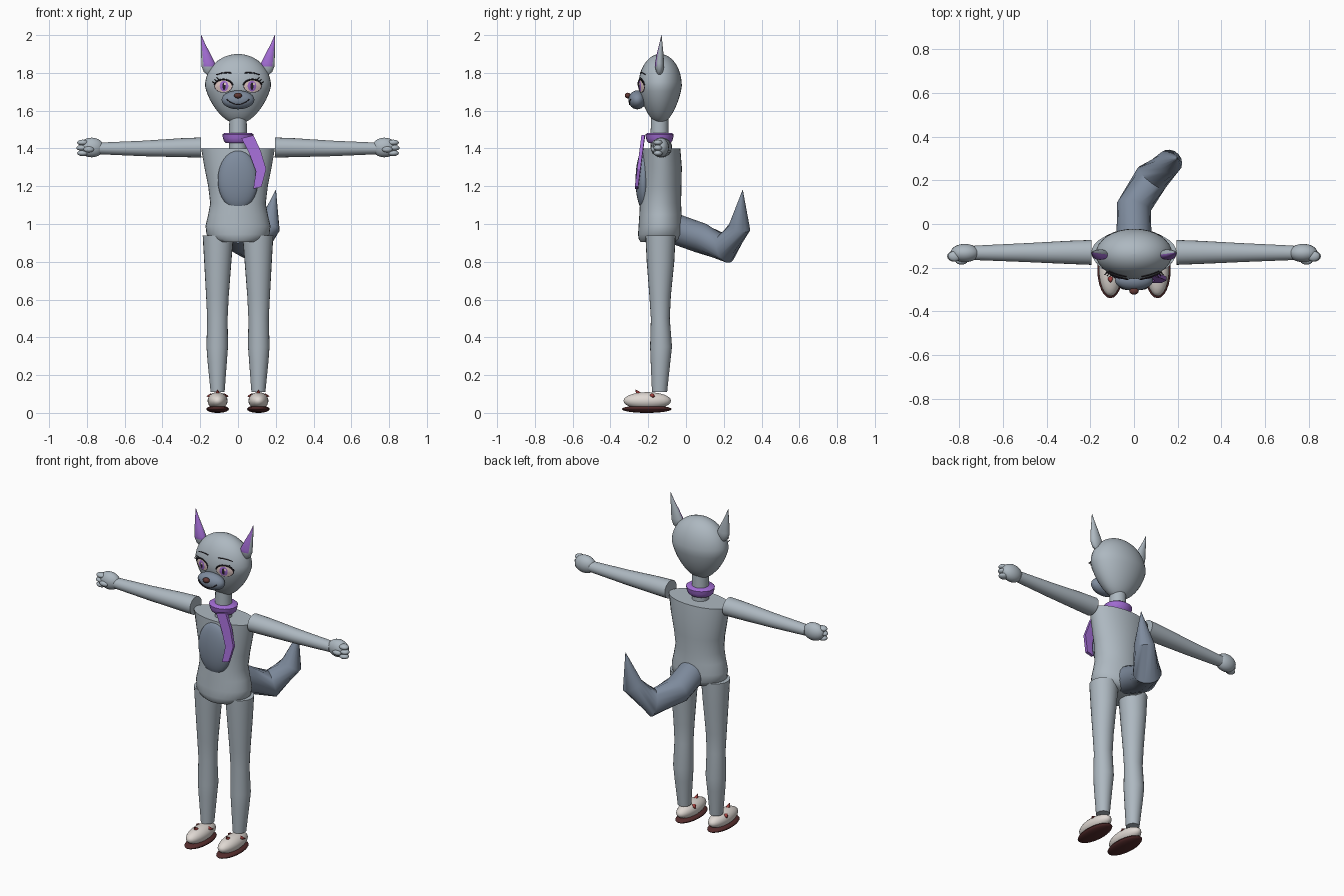
import bpy, bmesh, math
from mathutils import Vector

if "Cube" in bpy.data.objects:
    bpy.data.objects.remove(bpy.data.objects["Cube"])


def material(name, *rgb):
    m = bpy.data.materials.new(name)
    m.use_nodes = True
    m.diffuse_color = (*rgb, 1)
    m.node_tree.nodes["Principled BSDF"].inputs["Base Color"].default_value = (*rgb, 1)
    return m


FUR = material("pale grey fur", .42, .48, .53)
BLUE = material("slate fur", .21, .26, .34)
PURPLE = material("purple", .36, .15, .65)
WHITE = material("shoe white", .74, .69, .65)
SOLE = material("dark maroon", .09, .025, .025)
RED = material("spike red", .35, .05, .045)
BROWN = material("nose brown", .12, .04, .035)
DARK = material("lash dark", .02, .015, .02)
SCLERA = material("eye cream", .75, .58, .55)


def finish(name, bm, mat, smooth=True):
    bmesh.ops.recalc_face_normals(bm, faces=bm.faces)
    me = bpy.data.meshes.new(name)
    bm.to_mesh(me)
    bm.free()
    ob = bpy.data.objects.new(name, me)
    bpy.context.collection.objects.link(ob)
    me.materials.append(mat)
    if smooth:
        bpy.ops.object.select_all(action='DESELECT')
        ob.select_set(True)
        bpy.context.view_layer.objects.active = ob
        bpy.ops.object.shade_smooth_by_angle(angle=math.radians(42))
    return ob


def tube(name, rings, mat, sides=24, axis=None, ref=(0, 1, 0)):
    """Skin elliptical rings (x, y, z, half width, half depth) along a path."""
    bm = bmesh.new()
    pts = [Vector(r[:3]) for r in rings]
    loops = []
    for i, r in enumerate(rings):
        t = Vector(axis) if axis else (
            (pts[min(i + 1, len(pts) - 1)] - pts[i]).normalized()
            + (pts[i] - pts[max(i - 1, 0)]).normalized()).normalized()
        u = Vector(ref).cross(t).normalized()
        v = t.cross(u)
        loop = []
        for k in range(sides):
            a = math.tau * k / sides
            loop.append(bm.verts.new(pts[i] + u * r[3] * math.cos(a) + v * r[4] * math.sin(a)))
        loops.append(loop)
    for a, b in zip(loops, loops[1:]):
        for k in range(sides):
            n = (k + 1) % sides
            bm.faces.new((a[k], a[n], b[n], b[k]))
    bm.faces.new(loops[0])
    bm.faces.new(loops[-1])
    return finish(name, bm, mat)


def ball(name, loc, radii, mat, seg=24):
    bm = bmesh.new()
    bmesh.ops.create_uvsphere(bm, u_segments=seg, v_segments=seg // 2, radius=1)
    for v in bm.verts:
        v.co = Vector(loc) + Vector(c * r for c, r in zip(v.co, radii))
    return finish(name, bm, mat)


UP = (0, 0, 1)


# Egg-shaped head: narrower towards the chin
def head_r(z):
    t = (z - 1.73) / .17 if z > 1.73 else (1.73 - z) / .2
    r = math.sqrt(max(0, 1 - t * t))
    return r if z > 1.73 else r * (1 - .25 * t)


def on_head(x, z, lift=0):
    r = head_r(z)
    return Vector((x, -.137 - .115 * math.sqrt(max(0, r * r - (x / .175) ** 2)) - lift, z))


head_rings = []
for i in range(25):
    c = -math.cos(math.pi * i / 24)
    z = 1.73 + c * (.17 if c > 0 else .2)
    r = max(head_r(z), .01)
    head_rings.append((0, -.137, z, .175 * r, .115 * r))
tube("head", head_rings, FUR, 32, UP)


def decal(name, cx, cz, rx, rz, lift, mat):
    """Thin oval laid on the front of the head."""
    bm = bmesh.new()
    mid = bm.verts.new(on_head(cx, cz, lift))
    prev = None
    for f in (.35, .7, 1):
        ring = [bm.verts.new(on_head(cx + rx * f * math.cos(k * math.tau / 20),
                                     cz + rz * f * math.sin(k * math.tau / 20), lift))
                for k in range(20)]
        for k in range(20):
            n = (k + 1) % 20
            if prev:
                bm.faces.new((prev[k], prev[n], ring[n], ring[k]))
            else:
                bm.faces.new((mid, ring[n], ring[k]))
        prev = ring
    ob = finish(name, bm, mat)
    if ob.data.polygons[0].normal.y > 0:
        ob.data.flip_normals()


def stroke(name, points, r, mat=DARK):
    tube(name, [(*p, r, r) for p in points], mat, 6)


# Face
ball("muzzle", (0, -.258, 1.657), (.087, .047, .05), BLUE)
ball("nose", (0, -.308, 1.68), (.021, .016, .015), BROWN, 16)
mouth = []
for i in range(13):
    x = -.06 + .01 * i
    z = 1.632 + 8 * x * x
    d = 1 - (x / .087) ** 2 - ((z - 1.657) / .05) ** 2
    mouth.append((x, -.259 - .047 * math.sqrt(max(0, d)), z))
stroke("mouth", mouth, .0025)

for s, side in ((1, "left"), (-1, "right")):
    # Eyes, lids, lashes and brows
    ex, ez = s * .077, 1.73
    decal(side + "_eye_outline", ex, ez, .049, .035, .002, DARK)
    decal(side + "_eye_white", ex, ez - .001, .045, .031, .004, SCLERA)
    decal(side + "_iris", ex - s * .003, ez, .023, .028, .006, PURPLE)
    decal(side + "_pupil", ex - s * .003, ez, .008, .02, .008, DARK)
    decal(side + "_eye_glint", ex + .008, ez + .012, .006, .007, .0095, SCLERA)
    lid = [on_head(ex + s * .05 * math.cos(a), ez + .036 * math.sin(a), .004)
           for a in (math.pi * (.05 + .09 * k) for k in range(11))]
    stroke(side + "_eyelid", lid, .0035)
    for k in range(3):
        p = on_head(s * (.122 - .011 * k), 1.742 + .011 * k, .002)
        stroke(f"{side}_lash_{k}", [p, p + Vector((s * .013, -.012, .012))], .002)
    brow = [on_head(s * (.035 + .01 * k), 1.80 + .0012 * k - .0003 * k * k, .002) for k in range(9)]
    stroke(side + "_brow", brow, .003)

    # Ears with a purple inner front
    ear = tube(side + "_ear", [
        (s * .152, -.14, 1.788, .008, .006), (s * .153, -.14, 1.805, .028, .018),
        (s * .155, -.14, 1.835, .038, .024), (s * .157, -.14, 1.85, .037, .024),
        (s * .17, -.137, 1.90, .025, .018), (s * .184, -.133, 1.95, .012, .009),
        (s * .195, -.13, 2.0, .001, .001)], FUR, 24, UP)
    ear.data.materials.append(PURPLE)
    for p in ear.data.polygons:
        if p.center.z > 1.834 and p.normal.dot(Vector((-s * .4, -.9, 0))) > .45:
            p.material_index = 1

    # Arms, hands and fingers
    tube(side + "_arm", [(s * .195, -.13, 1.405, .053, .057), (s * .3, -.13, 1.404, .05, .053),
                         (s * .5, -.131, 1.4, .041, .043), (s * .73, -.132, 1.4, .031, .033)], FUR)
    ball(side + "_hand", (s * .775, -.133, 1.405), (.066, .042, .052), FUR)
    for k in range(3):
        ball(f"{side}_finger_{k}", (s * (.826 - .004 * abs(k - 1)), -.148, 1.375 + .028 * k),
             (.03, .024, .0155), FUR, 16)
    ball(side + "_thumb", (s * .79, -.17, 1.395), (.028, .016, .016), FUR, 16)

    # Legs
    tube(side + "_leg", [(s * x, y, z, a, b) for x, y, z, a, b in (
        (.105, -.135, .94, .082, .08), (.107, -.135, .8, .072, .073), (.109, -.137, .62, .06, .057),
        (.109, -.136, .5, .054, .05), (.11, -.132, .35, .057, .058), (.11, -.135, .27, .051, .052),
        (.108, -.14, .11, .037, .04))], FUR, 24, UP)

    # Shoes with soles and spikes
    ball(side + "_shoe", (s * .108, -.205, .064), (.053, .126, .046), WHITE)
    ball(side + "_sole", (s * .108, -.208, .02), (.06, .132, .02), SOLE)
    for k, (base, tip) in enumerate((((0, -.25, .1), (0, -.268, .124)),
                                     ((.034, -.18, .09), (.058, -.165, .088)),
                                     ((-.034, -.18, .09), (-.058, -.165, .088)))):
        b, t = (Vector((s * (.108 + p[0]), p[1], p[2])) for p in (base, tip))
        tube(f"{side}_spike_{k}", [(*b, .014, .014), (*t, .001, .001)], RED, 8)

# Neck and torso
tube("neck", [(0, -.14, 1.38, .048, .048), (0, -.14, 1.56, .046, .046)], FUR, 24, UP)
tube("torso", [(0, -.145, .905, .115, .095), (0, -.14, .92, .145, .11), (0, -.136, .945, .167, .118),
               (0, -.135, .99, .172, .116), (0, -.135, 1.05, .158, .112), (0, -.135, 1.11, .147, .109),
               (0, -.13, 1.2, .158, .106), (0, -.128, 1.3, .178, .106), (0, -.13, 1.4, .195, .1)],
     FUR, 32, UP)
ball("belly_patch", (0, -.225, 1.233), (.107, .042, .156), BLUE, 32)

# Tail, swept back, sideways and up
tube("tail", [(0, -.06, .975, .08, .08), (0, .08, .925, .08, .08), (.08, .21, .872, .08, .08),
              (.165, .285, .985, .058, .06), (.2, .30, 1.18, .001, .001)], BLUE, 16, None, (1, 0, 0))

# Scarf: collar ring and hanging end
tube("scarf_collar", [(0, -.14, z, r, r * .9) for z, r in
                      ((1.43, .066), (1.438, .074), (1.455, .08), (1.474, .083), (1.482, .072))],
     PURPLE, 20, UP)
bm = bmesh.new()
spine = ((.05, 1.462, .032), (.09, 1.38, .03), (.122, 1.285, .027), (.103, 1.192, .022))
rows = []
for x, z, w in spine:
    y = -.218 - (1.462 - z) * .13
    rows.append([bm.verts.new((x + dx, y + dy, z + dx * .25))
                 for dx, dy in ((-w, 0), (w, 0), (w, -.018), (-w, -.018))])
for a, b in zip(rows, rows[1:]):
    for k in range(4):
        n = (k + 1) % 4
        bm.faces.new((a[k], a[n], b[n], b[k]))
bm.faces.new(rows[0])
bm.faces.new(rows[-1])
finish("scarf_end", bm, PURPLE, False)
